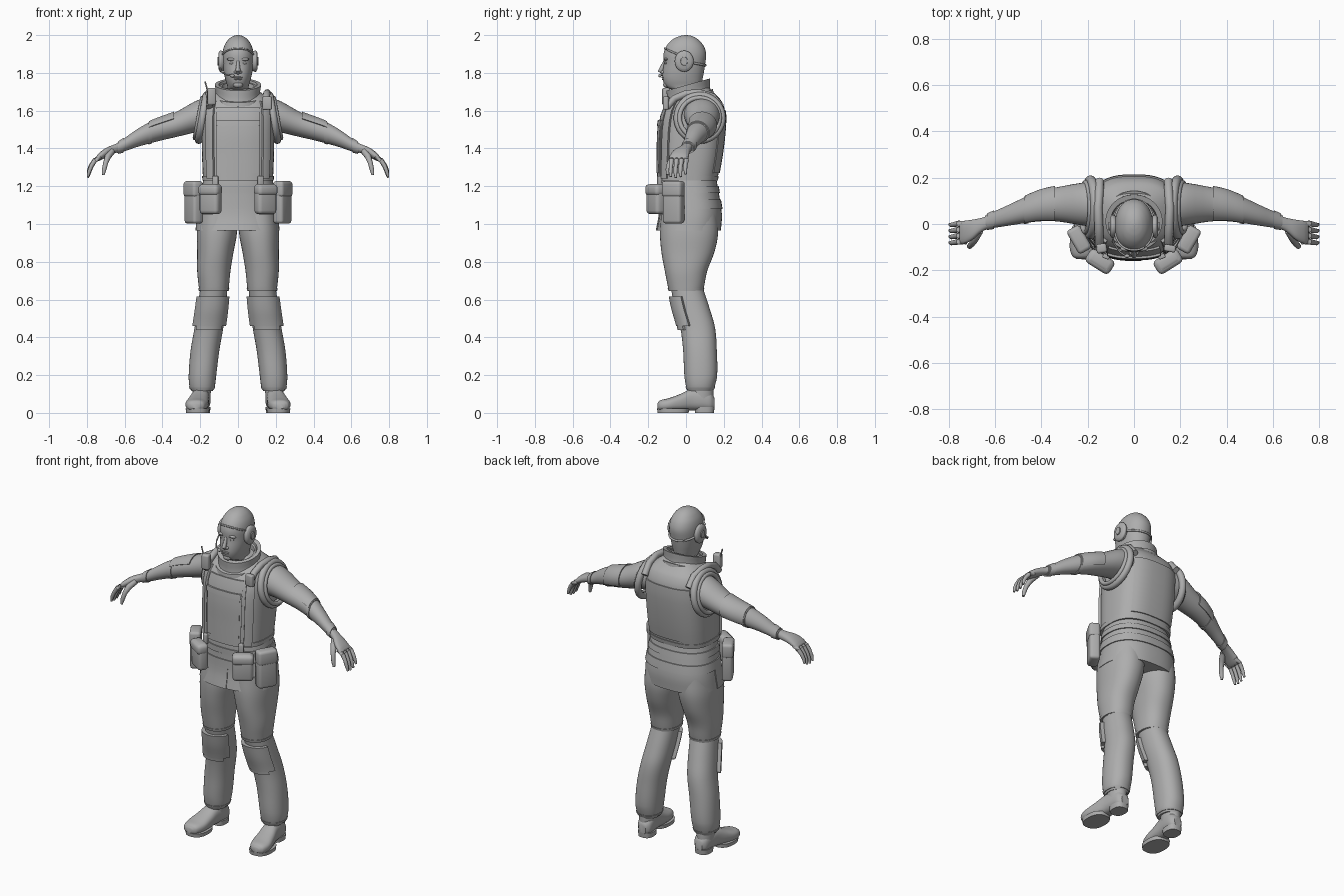
import bpy, bmesh, math
from mathutils import Matrix, Vector

if "Cube" in bpy.data.objects:
    bpy.data.objects.remove(bpy.data.objects["Cube"], do_unlink=True)

GREY = (0.42, 0.42, 0.42, 1)
grey = bpy.data.materials.new("plain_grey")
grey.use_nodes = True
grey.diffuse_color = GREY
grey.node_tree.nodes["Principled BSDF"].inputs["Base Color"].default_value = GREY
parts = []


def finish(name, bm, pair):
    bmesh.ops.recalc_face_normals(bm, faces=bm.faces)
    mesh = bpy.data.meshes.new(name)
    bm.to_mesh(mesh)
    bm.free()
    mesh.materials.append(grey)
    ob = bpy.data.objects.new(name, mesh)
    bpy.context.scene.collection.objects.link(ob)
    if pair:
        ob.modifiers.new("both_sides", "MIRROR").use_mirror_merge = False
    parts.append(ob)


def skin(name, loops, pair=False, cyclic=False):
    """Join closed loops of points into one surface."""
    bm = bmesh.new()
    rings = [[bm.verts.new(p) for p in loop] for loop in loops]
    n = len(rings[0])
    joins = list(zip(rings, rings[1:]))
    if cyclic:
        joins.append((rings[-1], rings[0]))
    else:
        bm.faces.new(rings[0])
        bm.faces.new(rings[-1])
    for a, b in joins:
        for i in range(n):
            j = (i + 1) % n
            bm.faces.new((a[i], a[j], b[j], b[i]))
    finish(name, bm, pair)


def section_at(secs, p):
    """Smoothly interpolate sections (position, centre, centre, radius, radius)."""
    last = len(secs) - 1
    i = max(k for k in range(last) if k == 0 or secs[k][0] <= p)
    a, b = secs[i], secs[i + 1]
    before, after = secs[max(i - 1, 0)], secs[min(i + 2, last)]
    h = b[0] - a[0]
    t = (p - a[0]) / h
    out = []
    for k in range(1, 5):
        ma = (b[k] - before[k]) / (b[0] - before[0]) * h
        mb = (after[k] - a[k]) / (after[0] - a[0]) * h
        d = b[k] - a[k]
        out.append(a[k] + t * ma + t * t * (3 * d - 2 * ma - mb) + t ** 3 * (ma + mb - 2 * d))
    return out


def point(surf, p, deg, off=0.0):
    axis, power, shear, secs = surf
    c1, c2, r1, r2 = section_at(secs, p)
    c, s = math.cos(math.radians(deg)), math.sin(math.radians(deg))
    u = c1 + (r1 + off) * math.copysign(abs(c) ** (2 / power), c)
    v = c2 + (r2 + off) * math.copysign(abs(s) ** (2 / power), s)
    return {"x": (p, u, v), "y": (u, p, v), "z": (u, v, p + shear * v)}[axis]


def loft(name, surf, pair=False, sides=40, steps=4):
    secs = surf[3]
    stops = [a[0] + (b[0] - a[0]) * k / steps for a, b in zip(secs, secs[1:]) for k in range(steps)]
    stops.append(secs[-1][0])
    skin(name, [[point(surf, p, 360 * i / sides) for i in range(sides)] for p in stops], pair)


def patch(name, surf, p0, p1, a0, a1, off, pair=False, thick=0.02):
    """A raised plate that follows part of a lofted surface."""
    n = max(6, int(abs(a1 - a0) / 7))
    angles = [a0 + (a1 - a0) * i / n for i in range(n + 1)]
    loops = []
    for k in range(9):
        p = p0 + (p1 - p0) * k / 8
        loops.append([point(surf, p, a, off) for a in angles]
                     + [point(surf, p, a, off - thick) for a in reversed(angles)])
    skin(name, loops, pair)


def tube(name, pts, radii, pair=False, cyclic=False, sides=12):
    pts = [Vector(p) for p in pts]
    n = len(pts)
    loops = []
    for i, p in enumerate(pts):
        ahead = pts[(i + 1) % n] if cyclic else pts[min(i + 1, n - 1)]
        behind = pts[i - 1] if cyclic else pts[max(i - 1, 0)]
        tangent = (ahead - behind).normalized()
        ref = Vector((1, 0, 0)) if abs(tangent.x) < 0.8 else Vector((0, 1, 0))
        u = tangent.cross(ref).normalized()
        v = tangent.cross(u)
        r = radii[min(i, len(radii) - 1)]
        loops.append([p + r * (u * math.cos(a) + v * math.sin(a))
                      for a in (math.tau * k / sides for k in range(sides))])
    skin(name, loops, pair, cyclic)


def box(name, loc, size, turn=0, bevel=0.015, pair=False):
    bm = bmesh.new()
    bmesh.ops.create_cube(bm, size=1, matrix=Matrix.Diagonal((*size, 1)))
    bmesh.ops.bevel(bm, geom=bm.edges[:], offset=bevel, segments=3, affect="EDGES", profile=0.5)
    bm.transform(Matrix.Translation(loc) @ Matrix.Rotation(math.radians(turn), 4, "Z"))
    finish(name, bm, pair)


def ball(name, loc, size, pair=False):
    bm = bmesh.new()
    bmesh.ops.create_uvsphere(bm, u_segments=20, v_segments=12, radius=1,
                              matrix=Matrix.Translation(loc) @ Matrix.Diagonal((*size, 1)))
    finish(name, bm, pair)


# Torso: padded vest over a jacket
vest = ("z", 2.7, 0, [(1.23, 0, .01, .185, .155), (1.35, 0, .022, .19, .165), (1.5, 0, .033, .192, .172),
                      (1.6, 0, .043, .188, .163), (1.655, 0, .05, .17, .135), (1.69, 0, .052, .13, .1),
                      (1.72, 0, .05, .085, .075)])
jacket = ("z", 2.4, 0, [(.965, 0, .015, .22, .17), (1.05, 0, .025, .213, .165), (1.15, 0, .02, .198, .156),
                        (1.22, 0, .014, .186, .15), (1.3, 0, .014, .17, .14)])
loft("vest", vest, sides=56)
loft("jacket", jacket, sides=56)
patch("vest_hem", vest, 1.23, 1.255, 0, 360, .004)
patch("upper_belt", jacket, 1.165, 1.2, 0, 360, .006)
patch("lower_belt", jacket, 1.08, 1.13, 0, 360, .006)
patch("jacket_flap", jacket, .965, 1.08, -180, -85, .005)
patch("chest_panel", vest, 1.25, 1.62, -119, -61, .008)
patch("chest_pocket", vest, 1.27, 1.52, -115, -65, .013)
patch("pocket_flap", vest, 1.52, 1.55, -117, -63, .017)
patch("front_strap", vest, 1.24, 1.65, -55, -37, .012, True)
patch("back_panel", vest, 1.27, 1.6, 48, 132, .006)
tube("shoulder_strap", [(.15, -.1, 1.62), (.15, -.06, 1.665), (.152, 0, 1.69), (.155, .07, 1.695),
                        (.15, .14, 1.675), (.148, .185, 1.62)], [.019], True)
for name, x, grow, r in (("armhole_rim", .188, 0, .02), ("armhole_piping", .208, -.012, .012)):
    ring = [math.tau * i / 36 for i in range(36)]
    tube(name, [(x - .02 * math.sin(a), .072 + (.118 + grow) * math.cos(a), 1.562 + (.118 + grow) * math.sin(a))
                for a in ring], [r], True, True)

# Collar and shoulder radio
collar = ("z", 2, .28, [(1.655, 0, .014, .122, .118), (1.69, 0, .013, .117, .114), (1.735, 0, .012, .123, .115)])
patch("collar", collar, 1.665, 1.735, -90, 270, 0, thick=.022)
patch("collar_base", collar, 1.655, 1.675, -90, 270, .014, thick=.03)
patch("inner_collar", collar, 1.66, 1.725, -90, 270, -.026, thick=.01)
box("shoulder_radio", (-.14, -.105, 1.675), (.045, .04, .09), 10, .01)
tube("radio_antenna", [(-.155, -.1, 1.68), (-.165, -.1, 1.72), (-.175, -.1, 1.755)], [.004])
box("strap_buckle", (.155, -.105, 1.64), (.05, .03, .07), -10, .008)

# Pouches on the belt
box("front_pouch", (.145, -.16, 1.132), (.115, .062, .16), 32, .02, True)
box("front_pouch_flap", (.147, -.162, 1.18), (.122, .068, .06), 32, .02, True)
box("side_pouch", (.235, -.066, 1.115), (.11, .06, .225), 60, .016, True)
box("side_pouch_flap", (.237, -.067, 1.185), (.116, .064, .085), 60, .016, True)
box("pouch_hanger", (.12, -.14, 1.225), (.03, .02, .06), 20, .005, True)

# Head and neck
head = ("z", 2.15, 0, [(1.6, 0, .025, .068, .07), (1.7, 0, .022, .066, .068), (1.722, 0, -.01, .056, .09),
                       (1.76, 0, -.018, .066, .104), (1.8, 0, -.015, .075, .109), (1.85, 0, -.008, .081, .11),
                       (1.9, 0, -.006, .082, .113), (1.94, 0, -.005, .074, .1), (1.97, 0, -.004, .057, .076),
                       (1.988, 0, -.002, .038, .05), (1.997, 0, 0, .019, .024), (2.0, 0, 0, .004, .005)])
loft("head", head)
tube("nose", [(0, -.112, 1.865), (0, -.124, 1.835), (0, -.134, 1.81), (0, -.122, 1.798)],
     [.007, .01, .014, .009])
ball("nostril", (.013, -.122, 1.804), (.009, .012, .008), True)
ball("brow", (.033, -.106, 1.872), (.026, .012, .008), True)
ball("eye", (.033, -.106, 1.852), (.013, .008, .007), True)
ball("upper_lip", (0, -.12, 1.776), (.025, .01, .005))
ball("lower_lip", (0, -.118, 1.767), (.021, .01, .006))
ball("chin", (0, -.103, 1.738), (.026, .018, .018))
ball("ear", (.082, .005, 1.85), (.014, .026, .038), True)

# Headset
cup = ("x", 2, 0, [(.074, -.01, 1.862, .042, .05), (.094, -.01, 1.862, .05, .056), (.104, -.01, 1.862, .038, .042)])
loft("ear_cup", cup, True, 28)
loft("ear_cup_cap", ("x", 2, 0, [(.1, -.01, 1.862, .02, .024), (.109, -.01, 1.862, .018, .022)]), True, 24)
arch = [math.pi * i / 30 for i in range(31)]
tube("head_band", [point(head, 1.885 + .045 * math.sin(a), -math.degrees(a), .002) for a in arch], [.005])
tube("neck_band", [point(head, 1.86 - .02 * math.sin(a), math.degrees(a), .003) for a in arch], [.006])
tube("microphone_boom", [(-.098, -.03, 1.835), (-.088, -.08, 1.805), (-.062, -.12, 1.79), (-.035, -.138, 1.785)],
     [.004])
ball("microphone", (-.03, -.138, 1.785), (.012, .008, .009))

# Arms
arm = ("x", 2, 0, [(.1, .075, 1.58, .09, .09), (.2, .085, 1.575, .094, .086), (.33, .085, 1.526, .074, .066),
                   (.4, .078, 1.505, .066, .061), (.47, .06, 1.482, .056, .056), (.54, .038, 1.452, .045, .046),
                   (.6, .02, 1.42, .036, .035), (.64, .008, 1.402, .03, .027)])
loft("sleeve", arm, True, 32)
patch("elbow_pad", arm, .34, .47, -30, 150, .007, True)
patch("sleeve_band", arm, .455, .475, 0, 360, .004, True)
patch("sleeve_cuff", arm, .605, .635, 0, 360, .005, True)

# Hands
palm = ("x", 2.3, 0, [(.625, .01, 1.408, .028, .025), (.66, -.005, 1.395, .031, .024),
                      (.7, -.026, 1.377, .044, .025), (.735, -.036, 1.355, .049, .021),
                      (.752, -.037, 1.343, .044, .013)])
loft("palm", palm, True, 24)
for i, name in enumerate(("index", "middle", "ring", "little")):
    y = -.076 + .026 * i
    drop = (.005, 0, .004, .018)[i]
    tube(name + "_finger", [(.725, y, 1.357), (.757, y, 1.338), (.776, y - .004, 1.305 + drop / 2),
                            (.788, y - .006, 1.272 + drop), (.795, y - .004, 1.245 + drop)],
         [.013, .013, .011, .01, .006], True)
tube("thumb", [(.668, -.03, 1.385), (.688, -.066, 1.358), (.7, -.087, 1.325), (.709, -.096, 1.288),
               (.714, -.098, 1.26)], [.018, .017, .013, .012, .007], True)

# Trousers
thigh = ("z", 2.2, 0, [(.645, .128, .0, .077, .09), (.67, .128, 0, .08, .096), (.75, .128, 0, .088, .112),
                       (.85, .12, .01, .096, .14), (.95, .112, .016, .106, .154), (1.05, .11, .016, .1, .148)])
shin = ("z", 2.2, 0, [(.115, .19, .075, .056, .066), (.14, .19, .076, .067, .076), (.2, .188, .078, .073, .087),
                      (.33, .175, .074, .076, .089), (.45, .154, .062, .076, .092), (.55, .14, .034, .075, .092),
                      (.66, .128, .005, .072, .085)])
loft("thigh", thigh, True)
loft("shin", shin, True)
patch("thigh_hem", thigh, .647, .662, 0, 360, .003, True)
patch("knee_pad", shin, .46, .615, -158, -22, .02, True, .03)
patch("knee_pad_tip", shin, .44, .47, -135, -45, .017, True, .03)
patch("trouser_cuff", shin, .125, .14, 0, 360, .003, True)

# Boots
boot = ("y", 2.5, 0, [(-.152, .224, .036, .022, .014), (-.138, .223, .039, .044, .027), (-.09, .219, .044, .059, .034),
                      (-.03, .21, .055, .055, .045), (.03, .2, .07, .048, .057), (.09, .193, .07, .047, .057),
                      (.13, .19, .061, .041, .048), (.15, .19, .052, .024, .03)])
loft("boot_foot", boot, True, 28)
loft("boot_shaft", ("z", 2, 0, [(.07, .194, .08, .046, .065), (.13, .192, .082, .05, .062),
                                (.2, .19, .08, .05, .06)]), True, 28)
loft("boot_sole", ("z", 2.4, 0, [(0, .214, -.068, .061, .082), (.022, .214, -.068, .063, .085)]), True)
loft("boot_heel", ("z", 2.6, 0, [(0, .191, .098, .043, .05), (.03, .191, .098, .045, .053)]), True)

# Smooth shading with crisp edges
for ob in bpy.context.selected_objects:
    ob.select_set(False)
for ob in parts:
    ob.select_set(True)
bpy.context.view_layer.objects.active = parts[0]
bpy.ops.object.shade_smooth_by_angle(angle=math.radians(40))
